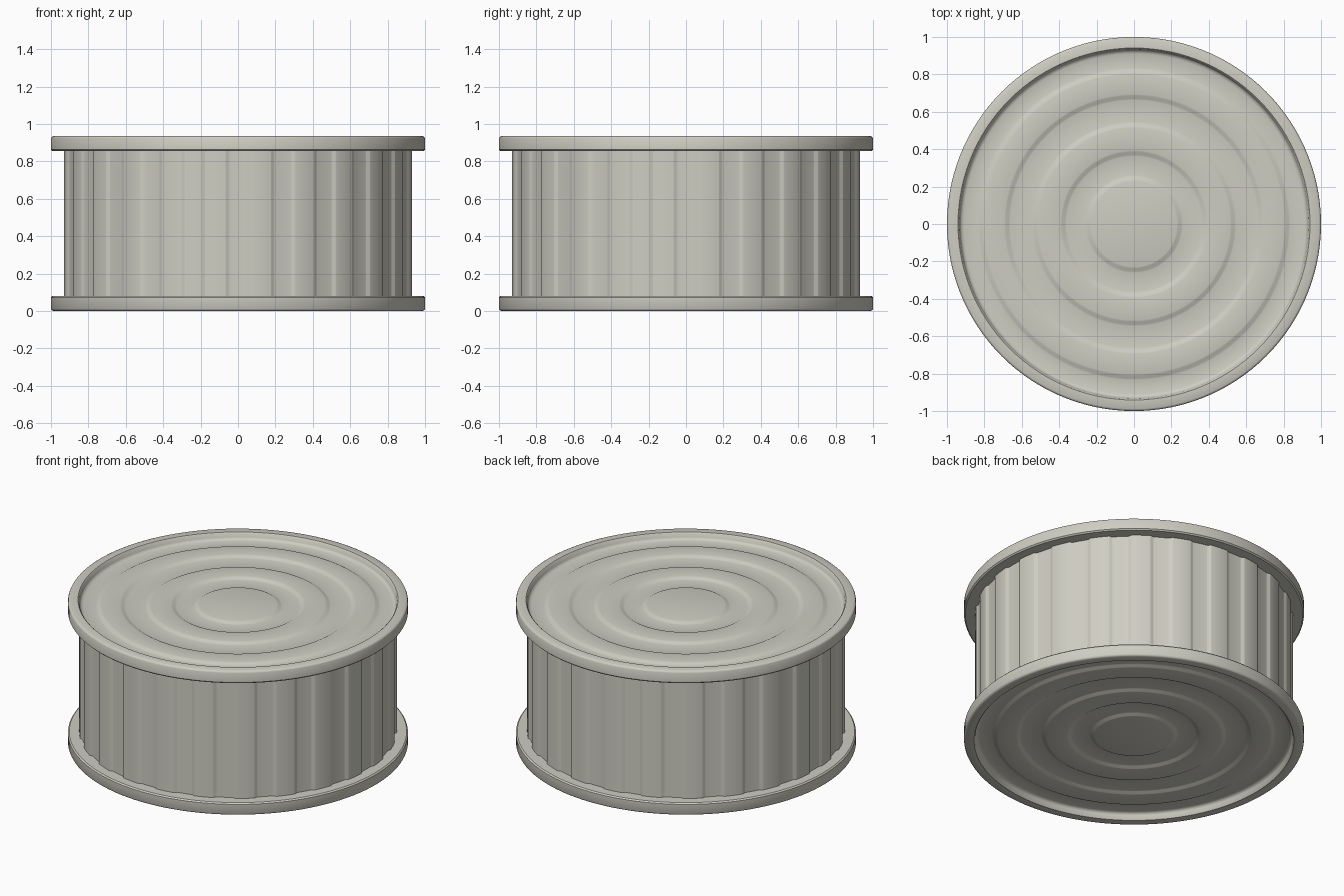
import bpy, bmesh, math

cube = bpy.data.objects.get("Cube")
if cube:
    bpy.data.objects.remove(cube, do_unlink=True)

HEIGHT = 0.935
SEGMENTS = 120

metal = bpy.data.materials.new("pale_tin")
metal.use_nodes = True
colour = (0.62, 0.61, 0.54, 1)
metal.diffuse_color = colour
metal.node_tree.nodes["Principled BSDF"].inputs["Base Color"].default_value = colour


def finish(bm, name, angle):
    mesh = bpy.data.meshes.new(name)
    bm.to_mesh(mesh)
    bm.free()
    mesh.materials.append(metal)
    obj = bpy.data.objects.new(name, mesh)
    bpy.context.collection.objects.link(obj)
    bpy.ops.object.select_all(action='DESELECT')
    obj.select_set(True)
    bpy.context.view_layer.objects.active = obj
    bpy.ops.object.shade_smooth_by_angle(angle=math.radians(angle))
    return obj


def lid_profile():
    """Radius and height from the centre, over the rim, to the body wall."""
    high, low = HEIGHT - 0.03, HEIGHT - 0.043
    points = []
    # Concentric pressed steps, alternating down and up
    for i, r in enumerate((0.245, 0.378, 0.53, 0.678, 0.818)):
        a, b = (high, low) if i % 2 == 0 else (low, high)
        for t, s in ((-0.016, 0), (-0.008, 0.15), (0.008, 0.85), (0.016, 1)):
            points.append((r + t, a + (b - a) * s))
    # Recess wall and softly rounded rim
    top, under = HEIGHT, HEIGHT - 0.08
    points += [(0.91, low), (0.924, low + 0.005), (0.93, low + 0.015),
               (0.935, top - 0.006), (0.941, top), (0.988, top),
               (0.996, top - 0.004), (1, top - 0.012),
               (1, under + 0.008), (0.992, under), (0.915, under)]
    return points


def make_end(name, flip):
    bm = bmesh.new()
    rings = []
    for r, z in lid_profile():
        z = HEIGHT - z if flip else z
        rings.append([bm.verts.new((r * math.cos(a), r * math.sin(a), z))
                      for a in (math.tau * i / SEGMENTS for i in range(SEGMENTS))])
    bm.faces.new(rings[0])
    for inner, outer in zip(rings, rings[1:]):
        for i in range(SEGMENTS):
            j = (i + 1) % SEGMENTS
            bm.faces.new((inner[i], outer[i], outer[j], inner[j]))
    if flip:
        bmesh.ops.reverse_faces(bm, faces=bm.faces[:])
    return finish(bm, name, 40)


def make_body():
    """Tube with evenly spaced shallow vertical flutes."""
    outer, depth, flutes = 0.934, 0.013, 24
    half = ((2.7, 0), (3.1, 0.1), (3.9, 0.9), (4.3, 1))
    section = [(-a, s) for a, s in reversed(half)] + [(0, 0)] + list(half) + [(7.5, 1)]
    bm = bmesh.new()
    bottom, top = [], []
    for n in range(flutes):
        for degrees, s in section:
            a = math.radians(n * 360 / flutes + degrees)
            r = outer - depth * (1 - s)
            for ring, z in ((bottom, 0.06), (top, HEIGHT - 0.06)):
                ring.append(bm.verts.new((r * math.cos(a), r * math.sin(a), z)))
    for i in range(len(bottom)):
        j = (i + 1) % len(bottom)
        bm.faces.new((bottom[i], bottom[j], top[j], top[i]))
    return finish(bm, "fluted_body", 40)


make_body()
make_end("top_lid", False)
make_end("bottom_lid", True)
